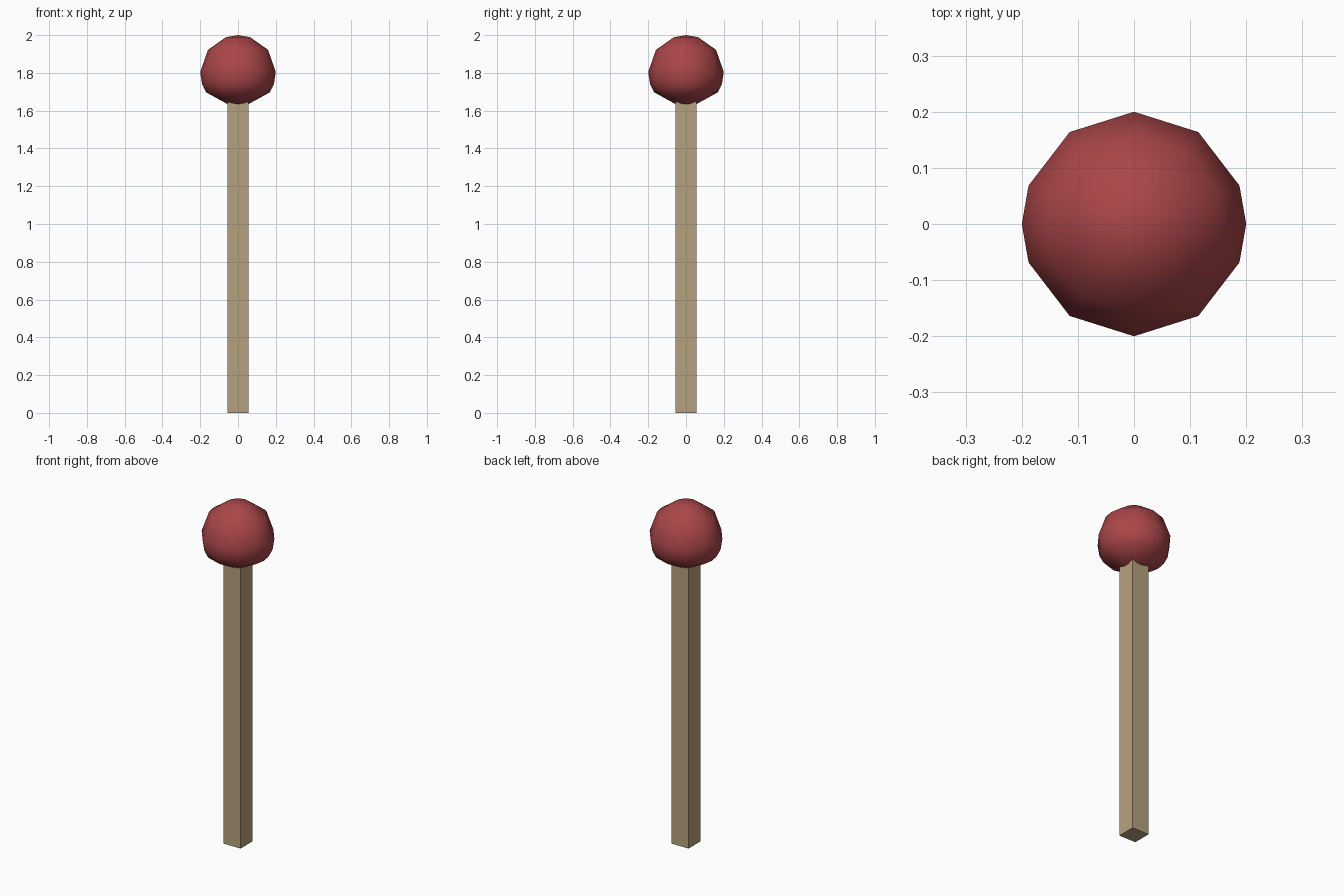
import bpy, bmesh
from math import radians, cos, sin

if "Cube" in bpy.data.objects:
    bpy.data.objects.remove(bpy.data.objects["Cube"])


def material(name, color):
    m = bpy.data.materials.new(name)
    m.diffuse_color = (*color, 1)
    m.use_nodes = True
    m.node_tree.nodes["Principled BSDF"].inputs["Base Color"].default_value = m.diffuse_color
    return m


def add_object(name, bm, mat):
    bmesh.ops.recalc_face_normals(bm, faces=bm.faces)
    mesh = bpy.data.meshes.new(name)
    bm.to_mesh(mesh)
    bm.free()
    mesh.materials.append(mat)
    ob = bpy.data.objects.new(name, mesh)
    bpy.context.collection.objects.link(ob)
    return ob


wood = material("wood", (0.47, 0.36, 0.21))
red = material("red", (0.40, 0.06, 0.065))

# Square wooden stick, ending just inside the head
bm = bmesh.new()
bmesh.ops.create_cube(bm, size=1)
for v in bm.verts:
    v.co = (v.co.x * 0.11, v.co.y * 0.11, (v.co.z + 0.5) * 1.66)
add_object("stick", bm, wood)

# Low-poly rounded head: twelve-sided rings with a flattened underside
angles = [q + a for q in (0, 180) for a in (0, 20, 55, 90, 125, 160)]
profile = [(0.056, 1.635), (0.168, 1.697), (0.19, 1.74), (0.20, 1.805),
           (0.159, 1.922), (0.064, 1.989)]
bm = bmesh.new()
rings = [[bm.verts.new((r * cos(radians(a)), r * sin(radians(a)), z))
          for a in angles] for r, z in profile]
n = len(angles)
for low, high in zip(rings, rings[1:]):
    for i in range(n):
        j = (i + 1) % n
        bm.faces.new((low[i], low[j], high[j], high[i]))
pole = bm.verts.new((0, 0, 2))
for i in range(n):
    bm.faces.new((rings[-1][i], rings[-1][(i + 1) % n], pole))
bm.faces.new(rings[0])
head = add_object("head", bm, red)

# Soft shading on the head, sharp where the underside turns in
bpy.context.view_layer.objects.active = head
head.select_set(True)
bpy.ops.object.shade_smooth_by_angle(angle=radians(40))
